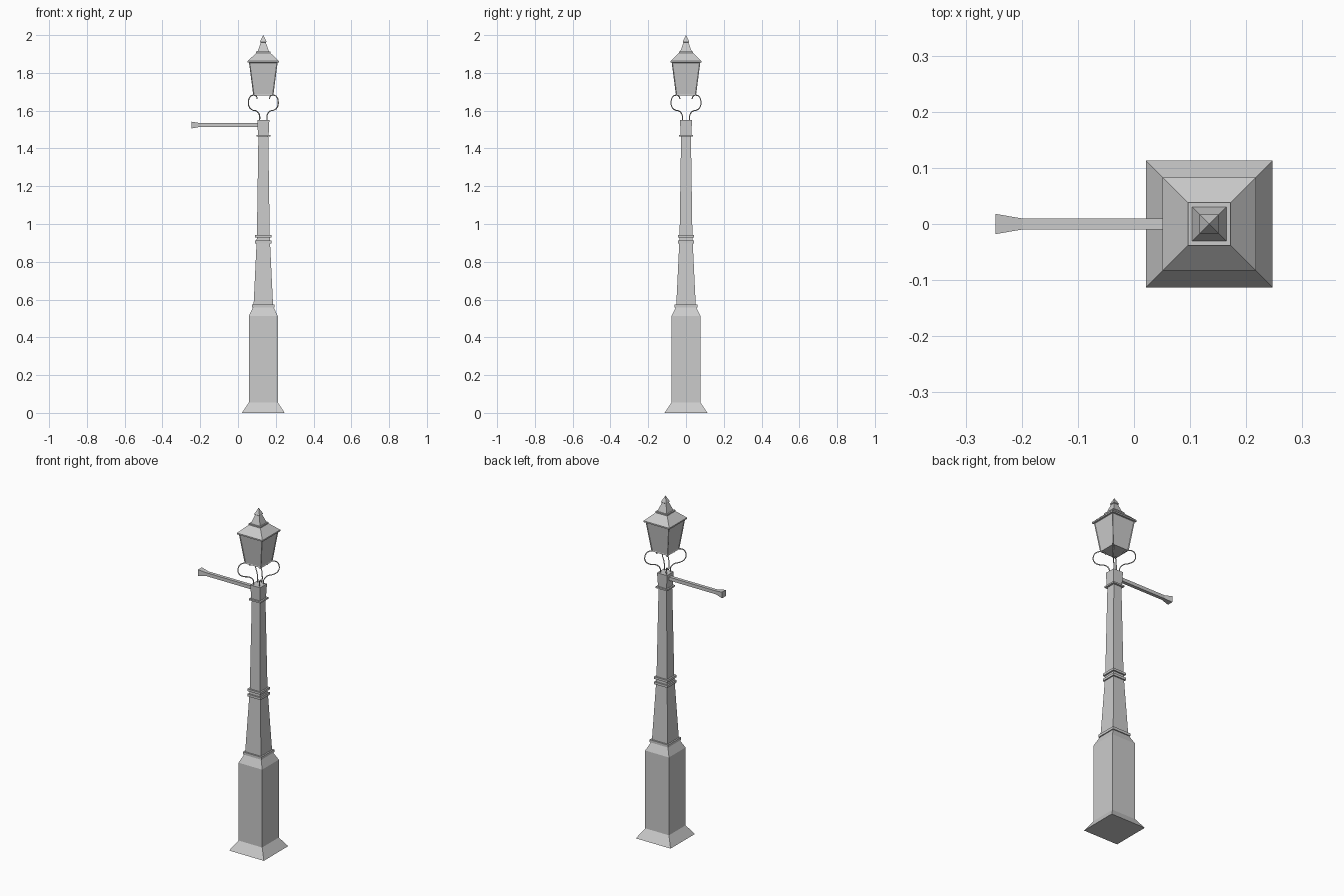
import bpy
import bmesh
import math
from mathutils import Vector

if "Cube" in bpy.data.objects:
    bpy.data.objects.remove(bpy.data.objects["Cube"])

AXIS = 0.134  # x position of the post centreline
CORNERS = [(-1, -1), (1, -1), (1, 1), (-1, 1)]


def square_loft(name, profile, place=lambda a, b, h: (AXIS + a, b, h), inset=None):
    """Loft a square section through (half width, height) pairs and cap the ends."""
    bm = bmesh.new()
    rings = [[bm.verts.new(place(r * a, r * b, h)) for a, b in CORNERS] for r, h in profile]
    sides = []
    for low, high in zip(rings, rings[1:]):
        for i in range(4):
            j = (i + 1) % 4
            sides.append(bm.faces.new((low[i], low[j], high[j], high[i])))
    bm.faces.new(rings[0][::-1])
    bm.faces.new(rings[-1])
    bmesh.ops.recalc_face_normals(bm, faces=bm.faces)
    if inset:
        bmesh.ops.inset_individual(bm, faces=sides, thickness=inset[0], depth=-inset[1])
    bmesh.ops.remove_doubles(bm, verts=bm.verts, dist=1e-5)
    mesh = bpy.data.meshes.new(name)
    bm.to_mesh(mesh)
    bm.free()
    obj = bpy.data.objects.new(name, mesh)
    bpy.context.collection.objects.link(obj)
    return obj


# Pedestal and tapering shaft
square_loft("pedestal", [(0.113, 0), (0.077, 0.055), (0.077, 0.512), (0.053, 0.562)])
square_loft("lower_shaft", [(0.052, 0.56), (0.034, 0.935)])
square_loft("upper_shaft", [(0.034, 0.935), (0.026, 1.47)])
square_loft("shaft_head", [(0.028, 1.468), (0.032, 1.551)])

# Collars around the shaft
for name, half, low, high in [
    ("pedestal_collar", 0.06, 0.559, 0.574),
    ("middle_collar_lower", 0.043, 0.898, 0.912),
    ("middle_collar_upper", 0.043, 0.929, 0.942),
    ("head_collar", 0.037, 1.462, 1.471),
]:
    square_loft(name, [(half, low), (half, high)])

# Ladder bar with a flared end, lofted along x
square_loft("ladder_bar", [(0.018, -0.247), (0.01, -0.2), (0.01, AXIS - 0.02)],
            place=lambda a, b, h: (h, a, 1.524 + b))

# Scroll brackets on the four diagonals
scroll = [(0.02, 1.545), (0.02, 1.575), (0.033, 1.596), (0.056, 1.603), (0.073, 1.617),
          (0.079, 1.645), (0.07, 1.674), (0.052, 1.682), (0.037, 1.676), (0.032, 1.663)]
for n, (sx, sy) in enumerate(CORNERS):
    curve = bpy.data.curves.new("scroll_bracket", "CURVE")
    curve.dimensions = "3D"
    curve.bevel_depth = 0.003
    curve.bevel_resolution = 1
    curve.resolution_u = 4
    curve.use_fill_caps = True
    spline = curve.splines.new("BEZIER")
    spline.bezier_points.add(len(scroll) - 1)
    for point, (r, z) in zip(spline.bezier_points, scroll):
        point.co = Vector((AXIS + sx * r, sy * r, z))
        point.handle_left_type = point.handle_right_type = "AUTO"
    bracket = bpy.data.objects.new(f"scroll_bracket_{n + 1}", curve)
    bpy.context.collection.objects.link(bracket)

# Lantern body with recessed panes
square_loft("lantern_body", [(0.053, 1.68), (0.076, 1.857)], inset=(0.006, 0.003))

# Roof, cap and finial
square_loft("lantern_roof", [(0.083, 1.854), (0.083, 1.862), (0.038, 1.905)])
square_loft("roof_cap", [(0.038, 1.904), (0.038, 1.912)])
square_loft("finial_base", [(0.031, 1.911), (0.012, 1.964)])
square_loft("finial_tip", [(0.012, 1.96), (0.017, 1.964), (0.016, 1.968), (0.0005, 2.0)])
